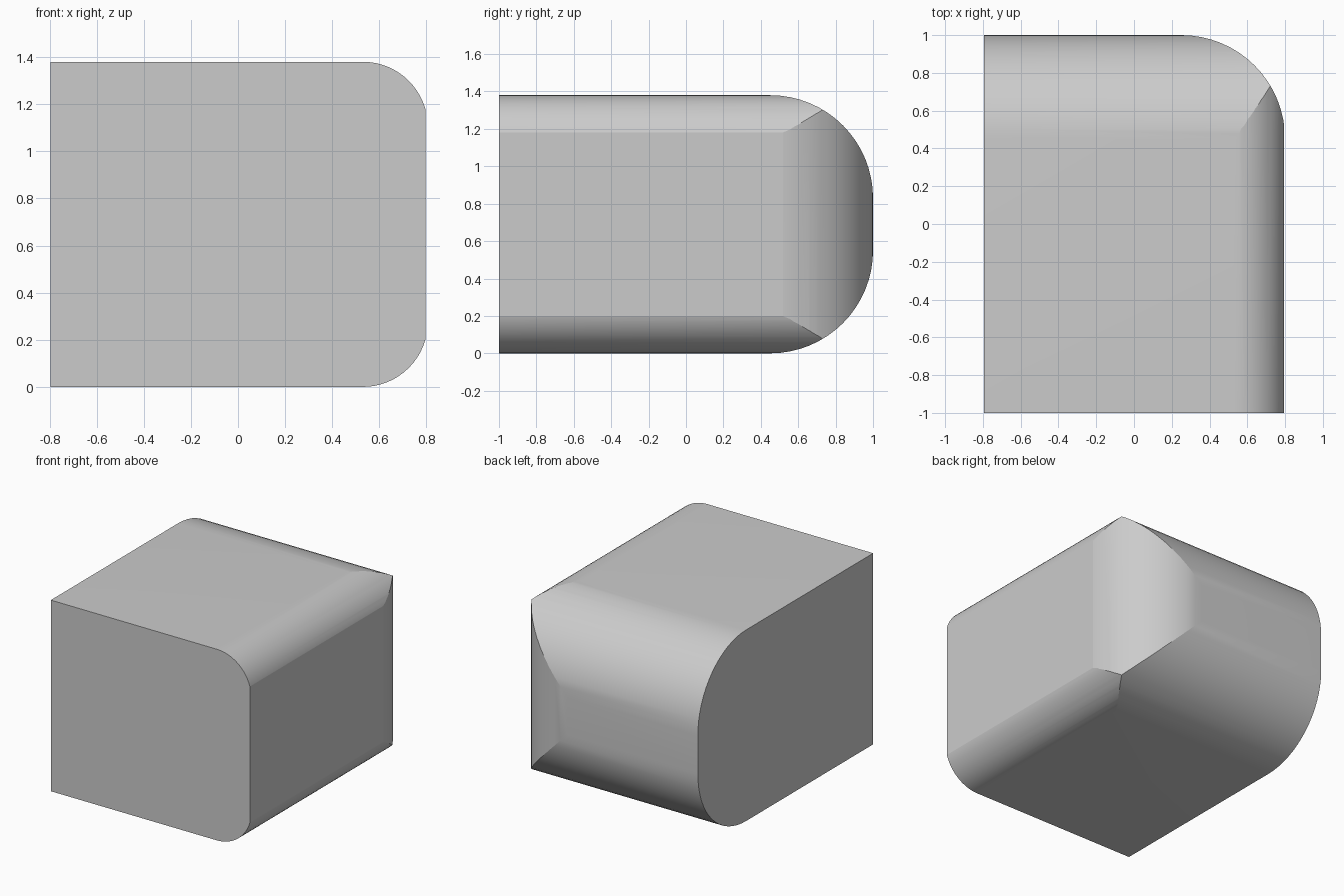
import bpy, bmesh, math
from mathutils import Vector

if "Cube" in bpy.data.objects:
    bpy.data.objects.remove(bpy.data.objects["Cube"])

HX, HY, H = 0.795, 1.0, 1.38
STEPS = 16

bm = bmesh.new()
bmesh.ops.create_cube(bm, size=1)
for v in bm.verts:
    v.co = Vector((v.co.x * 2 * HX, v.co.y * 2 * HY, (v.co.z + 0.5) * H))


def cut(point, normal):
    """Slice away everything beyond a plane and cap the opening."""
    bmesh.ops.bisect_plane(bm, geom=bm.verts[:] + bm.edges[:] + bm.faces[:],
                           dist=1e-5, plane_co=point, plane_no=normal,
                           clear_outer=True)
    rim = [e for e in bm.edges if e.is_boundary]
    if rim:
        bmesh.ops.holes_fill(bm, edges=rim, sides=0)


def round_edge(centre, u, v, radius):
    """Round one long edge with a quarter arc of flat facets, from v to u."""
    centre, u, v = Vector(centre), Vector(u), Vector(v)
    step = math.pi / 2 / STEPS
    apothem = radius * math.cos(step / 2)
    for i in range(STEPS):
        a = (i + 0.5) * step
        n = u * math.sin(a) + v * math.cos(a)
        cut(centre + n * apothem, n)


X, Y, Z = (1, 0, 0), (0, 1, 0), (0, 0, 1)
DOWN = (0, 0, -1)

# Upright back right corner
round_edge((0.25, 0.45, 0), X, Y, 0.55)
# Top and bottom edges along the back, then along the right side
for z_dir, base in ((Z, H), (DOWN, 0)):
    s = z_dir[2]
    round_edge((0, 0.45, base - s * 0.55), Y, z_dir, 0.55)
    round_edge((0.53, 0, base - s * 0.276), X, z_dir, 0.276)

bmesh.ops.recalc_face_normals(bm, faces=bm.faces[:])
mesh = bpy.data.meshes.new("rounded_block")
bm.to_mesh(mesh)
bm.free()
block = bpy.data.objects.new("rounded_block", mesh)
bpy.context.collection.objects.link(block)

# Smooth the arcs, keep the creases
bpy.context.view_layer.objects.active = block
block.select_set(True)
bpy.ops.object.shade_smooth_by_angle(angle=math.radians(8))
